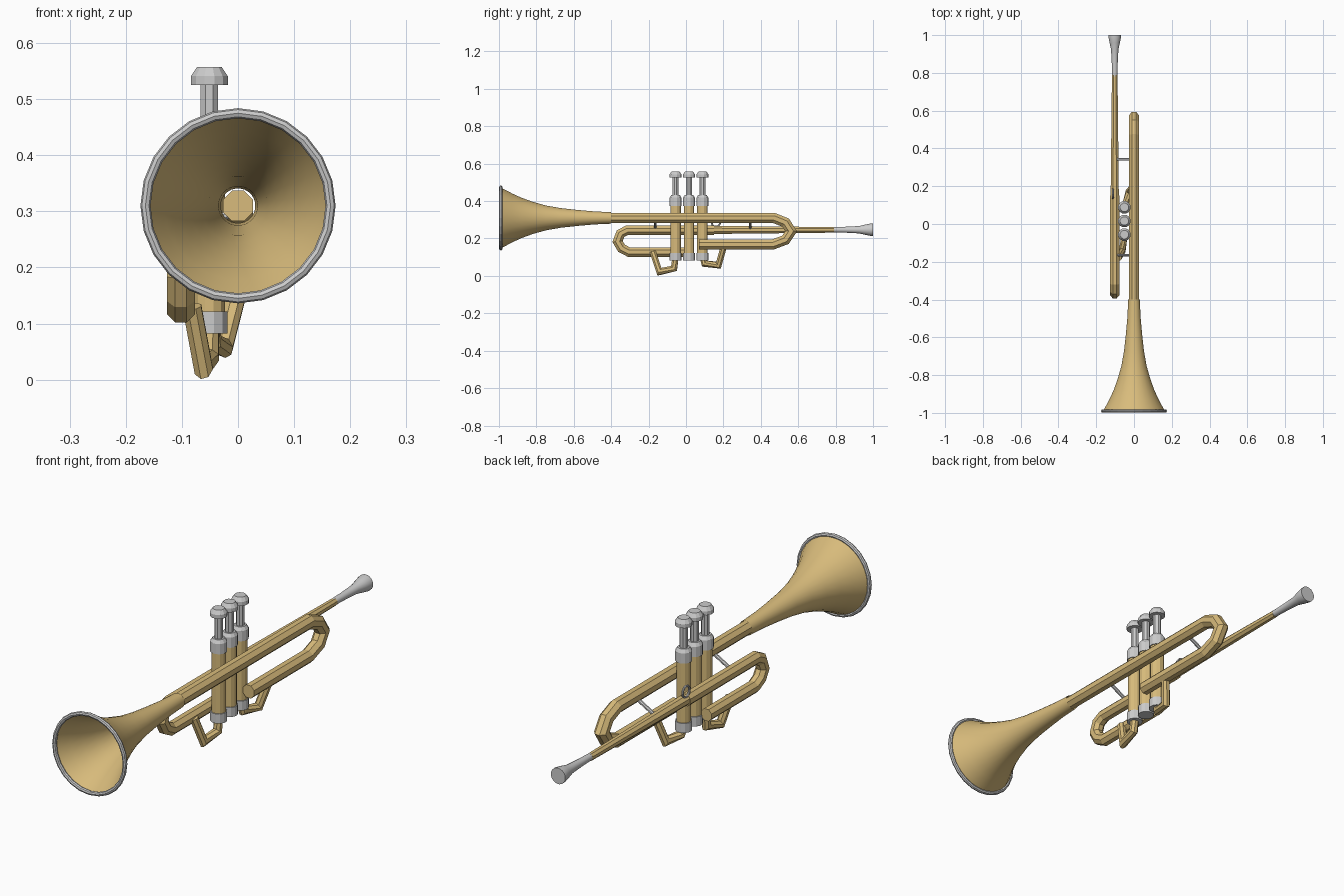
import bpy, bmesh, math
from mathutils import Vector

if "Cube" in bpy.data.objects:
    bpy.data.objects.remove(bpy.data.objects["Cube"])

brass = bpy.data.materials.new("brass")
brass.diffuse_color = (0.69, 0.5, 0.2, 1)
brass.use_nodes = True
brass.node_tree.nodes["Principled BSDF"].inputs["Base Color"].default_value = brass.diffuse_color


def sweep(name, pts, sides=8, mat=None, caps=(True, True), ref=(1, 0, 0), smooth=None):
    """Sweep a polygon along (x, y, z, radius) points with mitred corners."""
    P = [Vector(p[:3]) for p in pts]
    n = len(P)
    bm = bmesh.new()
    rings = []
    for i in range(n):
        d_in = (P[max(i, 1)] - P[max(i, 1) - 1]).normalized()
        d_out = (P[min(i + 1, n - 1)] - P[min(i + 1, n - 1) - 1]).normalized()
        m = (d_in + d_out).normalized()
        u = (Vector(ref) - d_in * d_in.dot(Vector(ref))).normalized()
        v = d_in.cross(u)
        ring = []
        for k in range(sides):
            a = 2 * math.pi * (k + 0.5) / sides
            o = (u * math.cos(a) + v * math.sin(a)) * pts[i][3]
            ring.append(bm.verts.new(P[i] + o - d_in * (o.dot(m) / d_in.dot(m))))
        rings.append(ring)
    for a, b in zip(rings, rings[1:]):
        for k in range(sides):
            j = (k + 1) % sides
            bm.faces.new((a[k], a[j], b[j], b[k]))
    if caps[0]:
        bm.faces.new(rings[0][::-1])
    if caps[1]:
        bm.faces.new(rings[-1])
    bmesh.ops.recalc_face_normals(bm, faces=bm.faces)
    me = bpy.data.meshes.new(name)
    bm.to_mesh(me)
    bm.free()
    ob = bpy.data.objects.new(name, me)
    bpy.context.collection.objects.link(ob)
    if mat:
        me.materials.append(mat)
    if smooth:
        bpy.ops.object.select_all(action='DESELECT')
        bpy.context.view_layer.objects.active = ob
        ob.select_set(True)
        bpy.ops.object.shade_smooth_by_angle(angle=math.radians(smooth))
    return ob


def ring(name, loc, rot, major, minor, segs):
    bpy.ops.mesh.primitive_torus_add(location=loc, rotation=rot, major_radius=major,
                                     minor_radius=minor, major_segments=segs, minor_segments=8)
    bpy.context.object.name = name


def tube(name, path, r):
    sweep(name, [(*p, r) for p in path], 8, brass)


# Flared bell with silver rim
flare = [(-0.99, 0.164), (-0.965, 0.151), (-0.93, 0.132), (-0.88, 0.109), (-0.82, 0.087),
         (-0.75, 0.067), (-0.67, 0.053), (-0.58, 0.043), (-0.49, 0.035), (-0.4, 0.031)]
sweep("bell", [(0, y, 0.31, r) for y, r in flare], 24, brass, (False, False), smooth=40)
ring("bell_rim", (0, -0.99, 0.31), (math.pi / 2, 0, 0), 0.165, 0.009, 24)

# Main tube with rear bend
tube("main_tube", [(0, -0.41, 0.31), (0, 0.47, 0.31), (0, 0.532, 0.285), (0, 0.562, 0.239),
                   (0, 0.532, 0.193), (0, 0.465, 0.168), (0, 0.07, 0.168)], 0.029)

# Lead pipe running into the front tuning slide
X = -0.102
sweep("lead_pipe", [(X, 0.79, 0.246, 0.016), (X, 0.45, 0.246, 0.02), (X, 0.1, 0.246, 0.024)],
      8, brass)
tube("tuning_slide", [(X, 0.15, 0.244), (X, -0.315, 0.244), (X, -0.35, 0.226), (X, -0.366, 0.184),
                      (X, -0.345, 0.148), (X, -0.305, 0.127), (X, 0.01, 0.127)], 0.027)

# Mouthpiece
cup = [(0.775, 0.014), (0.85, 0.016), (0.925, 0.02), (0.96, 0.028), (0.99, 0.034), (1.0, 0.034)]
sweep("mouthpiece", [(X, y, 0.247, r) for y, r in cup], 16, smooth=40)

# Three valves
VX = -0.051
valve_parts = [
    ("casing", [(0.11, 0.029), (0.385, 0.029)], 12, brass),
    ("bottom_cap", [(0.082, 0.033), (0.122, 0.033)], 12, None),
    ("top_cap", [(0.375, 0.033), (0.418, 0.033), (0.432, 0.024)], 12, None),
    ("stem", [(0.42, 0.017), (0.53, 0.017)], 8, None),
    ("button", [(0.525, 0.034), (0.541, 0.034), (0.557, 0.023)], 12, None),
]
for i, y in enumerate((-0.056, 0.016, 0.088), 1):
    for part, prof, sides, mat in valve_parts:
        sweep(f"valve_{i}_{part}", [(VX, y, z, r) for z, r in prof], sides, mat)

# Small valve slides under the casings
tube("front_valve_slide", [(-0.082, -0.178, 0.13), (-0.062, -0.142, 0.022),
                           (-0.051, -0.064, 0.04), (-0.051, -0.056, 0.1)], 0.018)
tube("rear_valve_slide", [(0.0, 0.203, 0.16), (-0.026, 0.174, 0.058),
                          (-0.046, 0.1, 0.065), (-0.051, 0.09, 0.1)], 0.018)

# Diagonal braces and finger ring
for n, y in (("rear_brace", 0.343), ("front_brace", -0.165)):
    sweep(n, [(X, y, 0.248, 0.008), (0, y, 0.305, 0.008)], 8, ref=(0, 0, 1))
ring("finger_ring", (-0.112, 0.16, 0.286), (0, math.pi / 2, 0), 0.023, 0.005, 12)
